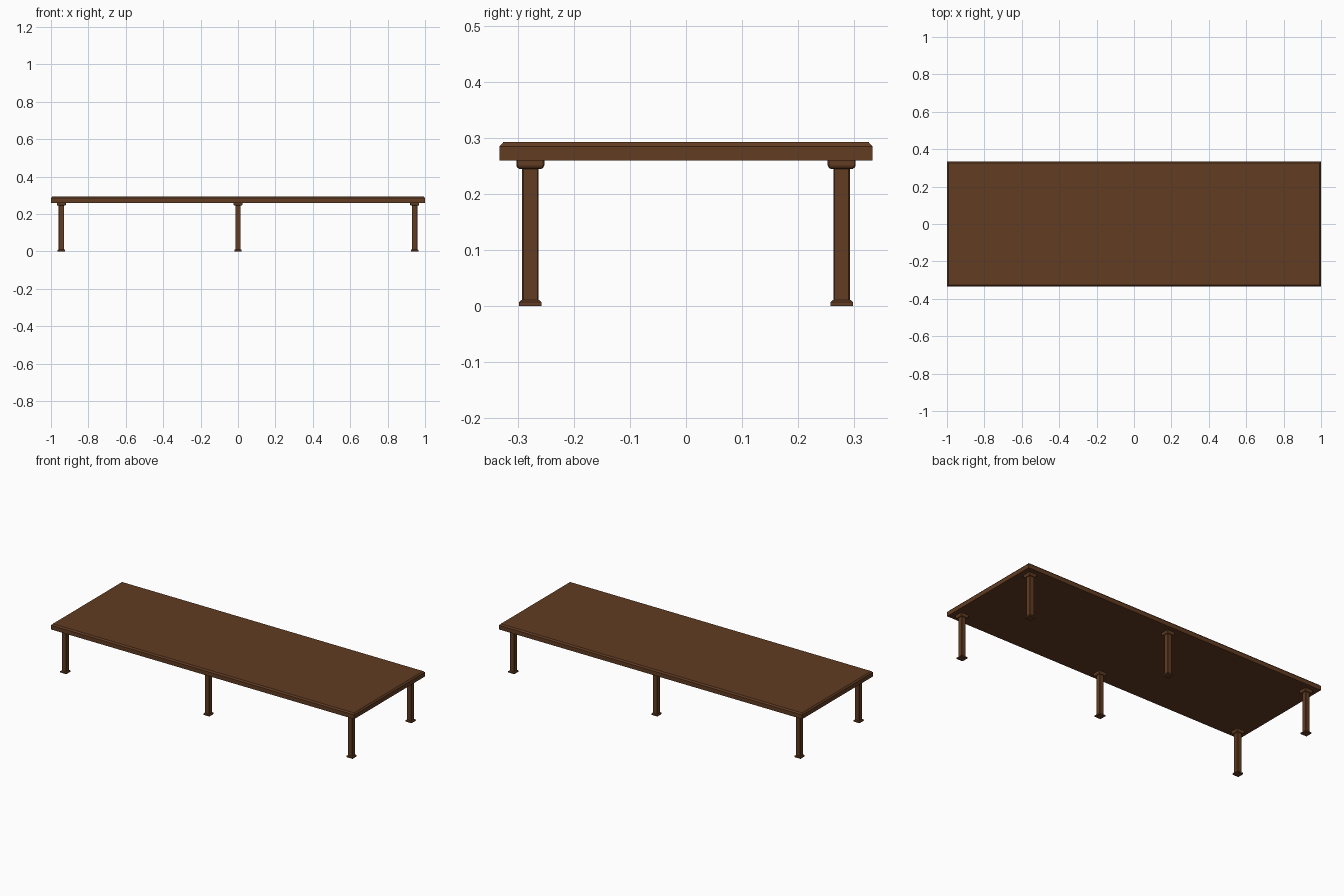
import bpy, bmesh

if "Cube" in bpy.data.objects:
    bpy.data.objects.remove(bpy.data.objects["Cube"])

wood = bpy.data.materials.new("brown wood")
wood.diffuse_color = (0.12, 0.045, 0.016, 1)
wood.use_nodes = True
wood.node_tree.nodes["Principled BSDF"].inputs["Base Color"].default_value = wood.diffuse_color


def loft(name, sections, location=(0, 0, 0), chamfer=0.0):
    """Stack rectangular sections (half x, half y, z), optionally corner-chamfered."""
    bm = bmesh.new()
    rings = []
    for hx, hy, z in sections:
        pts = []
        for sx, sy in ((1, 1), (-1, 1), (-1, -1), (1, -1)):
            if chamfer:
                a = (sx * hx, sy * (hy - chamfer), z)
                b = (sx * (hx - chamfer), sy * hy, z)
                pts += [a, b] if sx == sy else [b, a]
            else:
                pts.append((sx * hx, sy * hy, z))
        rings.append([bm.verts.new(p) for p in pts])
    n = len(rings[0])
    for lo, hi in zip(rings, rings[1:]):
        for i in range(n):
            j = (i + 1) % n
            bm.faces.new((lo[i], lo[j], hi[j], hi[i]))
    bm.faces.new(rings[0][::-1])
    bm.faces.new(rings[-1])
    bmesh.ops.recalc_face_normals(bm, faces=bm.faces)
    mesh = bpy.data.meshes.new(name)
    bm.to_mesh(mesh)
    bm.free()
    mesh.materials.append(wood)
    obj = bpy.data.objects.new(name, mesh)
    obj.location = location
    bpy.context.collection.objects.link(obj)
    return obj


# table top with bevelled upper edge
loft("table_top", [(1.0, 0.333, 0.26), (1.0, 0.333, 0.285), (0.993, 0.326, 0.293)])

# six legs: foot, shaft and capital
for x, col in ((-0.944, "left"), (0, "middle"), (0.944, "right")):
    for y, row in ((-0.278, "front"), (0.278, "back")):
        tag = f"{row}_{col}"
        loft(f"{tag}_foot", [(0.020, 0.020, 0), (0.020, 0.020, 0.007),
                             (0.0155, 0.0155, 0.011)], (x, y, 0))
        loft(f"{tag}_shaft", [(0.0145, 0.0145, 0.005), (0.0145, 0.0145, 0.25)],
             (x, y, 0), chamfer=0.002)
        loft(f"{tag}_capital", [(0.0195, 0.0195, 0.245), (0.023, 0.023, 0.247),
                                (0.025, 0.025, 0.251), (0.025, 0.025, 0.26)],
             (x, y, 0), chamfer=0.002)
